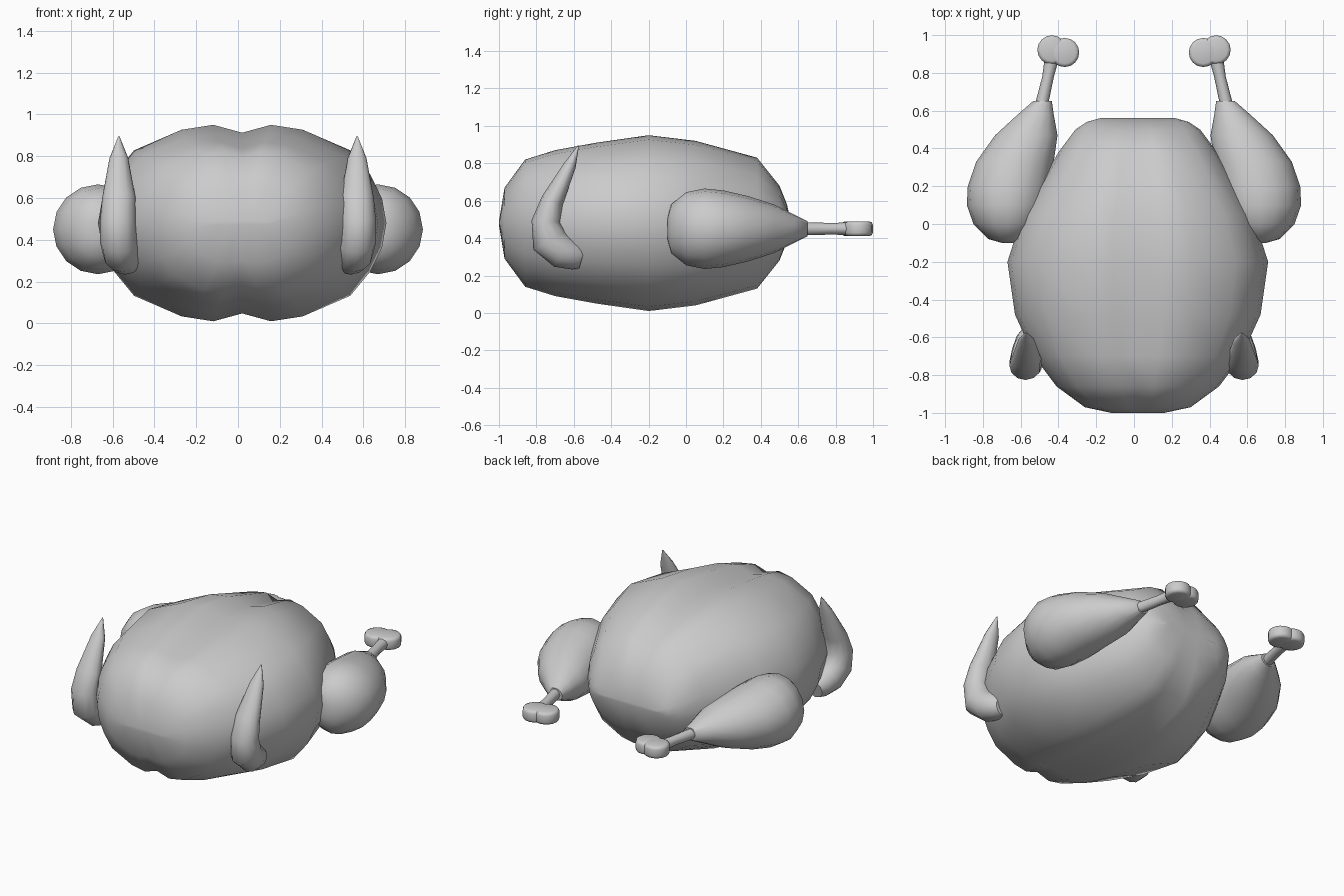
import bpy, bmesh, math
from mathutils import Vector

cube = bpy.data.objects.get("Cube")
if cube:
    bpy.data.objects.remove(cube)

grey = bpy.data.materials.new("plain_grey")
grey.use_nodes = True
grey.diffuse_color = (0.6, 0.6, 0.6, 1)
grey.node_tree.nodes["Principled BSDF"].inputs["Base Color"].default_value = (0.6, 0.6, 0.6, 1)


def finish(name, bm, angle=50):
    bmesh.ops.recalc_face_normals(bm, faces=bm.faces[:])
    mesh = bpy.data.meshes.new(name)
    bm.to_mesh(mesh)
    bm.free()
    mesh.materials.append(grey)
    ob = bpy.data.objects.new(name, mesh)
    bpy.context.collection.objects.link(ob)
    bpy.ops.object.select_all(action='DESELECT')
    ob.select_set(True)
    bpy.context.view_layer.objects.active = ob
    bpy.ops.object.shade_smooth_by_angle(angle=math.radians(angle))
    return ob


def loft(name, stations, section, side=1):
    """Skin a section along stations of (centre, half width, half height)."""
    bm = bmesh.new()
    centres = [Vector(s[0]) for s in stations]
    across = Vector((1, 0, 0))
    rings = []
    for i, (_, w, h) in enumerate(stations):
        tangent = centres[min(i + 1, len(centres) - 1)] - centres[max(i - 1, 0)]
        up = across.cross(tangent).normalized()
        ring = []
        for u, v in section:
            p = centres[i] + across * (u * w) + up * (v * h)
            ring.append(bm.verts.new((p.x * side, p.y, p.z)))
        rings.append(ring)
    n = len(section)
    for a, b in zip(rings, rings[1:]):
        for j in range(n):
            k = (j + 1) % n
            bm.faces.new((a[j], a[k], b[k], b[j]))
    bm.faces.new(rings[0])
    bm.faces.new(rings[-1])
    return finish(name, bm)


def circle(n):
    return [(math.cos(math.tau * i / n), math.sin(math.tau * i / n)) for i in range(n)]


# Body: lobed section with a shallow groove along the middle, top and bottom
quarter = [(1, 0), (.97, .25), (.89, .49), (.75, .74), (.42, .95), (.2, 1), (0, .92)]
upper = quarter + [(-u, v) for u, v in quarter[-2::-1]]
body_section = upper + [(u, -v) for u, v in upper[-2:0:-1]]
body = [(-1, .14, .01), (-.97, .28, .19), (-.86, .43, .34), (-.7, .55, .39),
        (-.48, .65, .43), (-.2, .69, .47), (.05, .61, .44), (.38, .42, .35),
        (.5, .33, .2), (.54, .27, .1), (.56, .2, .01)]
loft("body", [((.02, y, .48), w, h) for y, w, h in body], body_section)

# Drumstick meat: pear shape narrowing to the bone
leg = [(.67, -.1, .03, .05), (.67, -.08, .1, .13), (.67, 0, .18, .195), (.67, .1, .215, .215),
       (.66, .2, .22, .205), (.63, .33, .205, .175), (.57, .47, .165, .13),
       (.52, .58, .095, .075), (.485, .65, .05, .04)]
# Bone shaft
shaft = [(.49, .63, .035, .035), (.455, .78, .031, .031), (.43, .9, .04, .035)]
# Wing: tapered tip folding at an elbow back into the body
wing = [(.57, -.575, .895, .003, .003), (.57, -.62, .79, .045, .033), (.57, -.715, .6, .08, .06),
        (.575, -.75, .49, .085, .076), (.57, -.73, .385, .09, .098), (.555, -.66, .325, .09, .09),
        (.54, -.59, .305, .08, .075), (.53, -.555, .295, .06, .06)]
lobes = [(.367, .908), (.435, .922)]

for label, side in (("left", 1), ("right", -1)):
    loft(label + "_drumstick", [((x, y, .45), w, h) for x, y, w, h in leg], circle(16), side)
    loft(label + "_bone_shaft", [((x, y, .45), w, h) for x, y, w, h in shaft], circle(8), side)
    loft(label + "_wing", [((x, y, z), w, h) for x, y, z, w, h in wing], circle(12), side)
    # Flat two-lobed knuckle with softened rims
    for number, (x, y) in enumerate(lobes, 1):
        bm = bmesh.new()
        bmesh.ops.create_cone(bm, cap_ends=True, segments=16, radius1=.077, radius2=.077, depth=.078)
        rims = [e for e in bm.edges if abs(e.verts[0].co.z - e.verts[1].co.z) < .01]
        bmesh.ops.bevel(bm, geom=rims, offset=.018, segments=2, affect='EDGES', profile=.5)
        bmesh.ops.translate(bm, verts=bm.verts[:], vec=(x * side, y, .45))
        finish(f"{label}_knuckle_{number}", bm)
